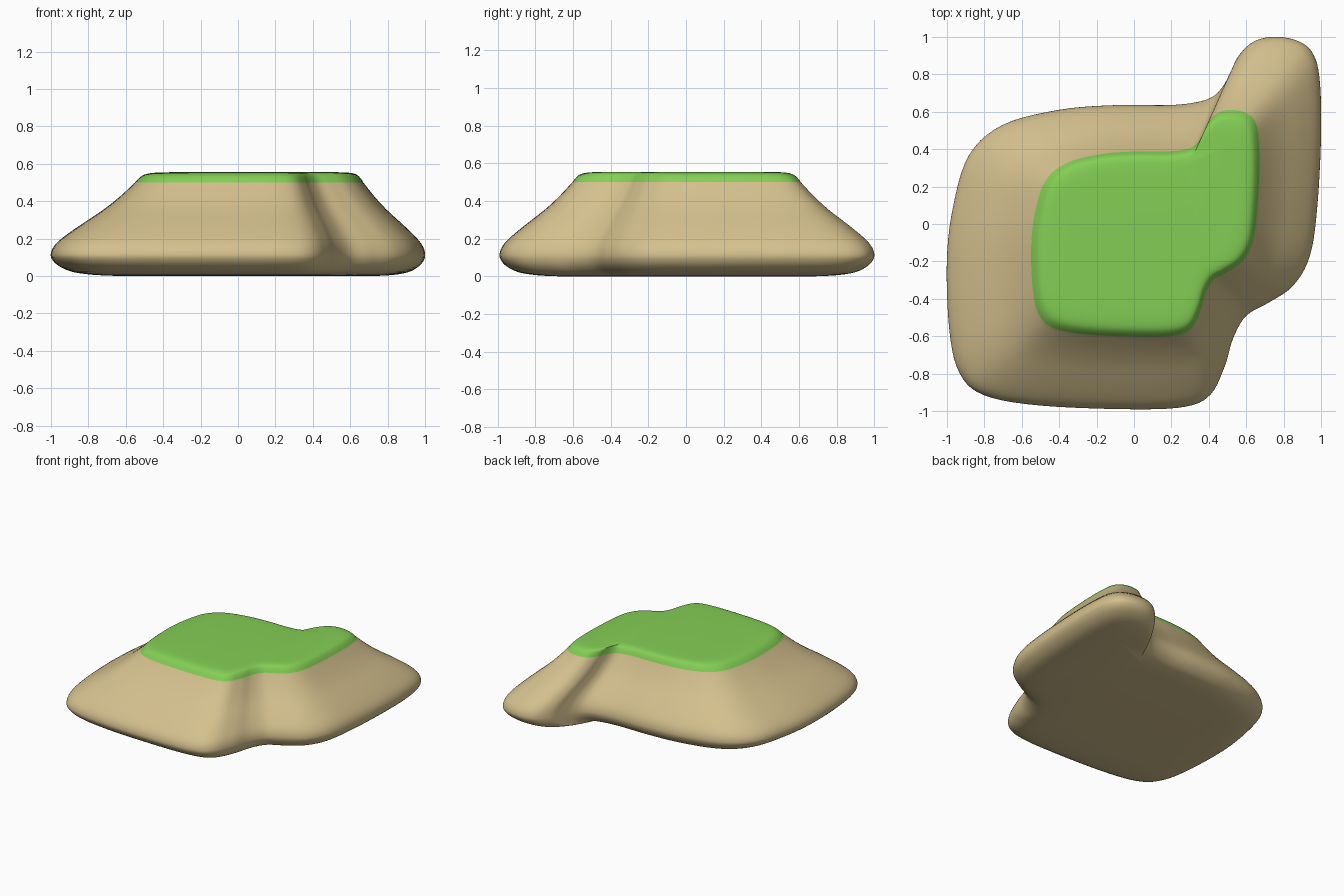
import bpy, bmesh
from mathutils import Vector

if "Cube" in bpy.data.objects:
    bpy.data.objects.remove(bpy.data.objects["Cube"])


def spline(pts, steps, closed):
    """Smooth Catmull-Rom curve through 2D points."""
    n = len(pts)
    p = [Vector(q) for q in pts]
    get = (lambda i: p[i % n]) if closed else (lambda i: p[max(0, min(n - 1, i))])
    out = []
    for i in range(n if closed else n - 1):
        a, b, c, d = (get(i + k) for k in (-1, 0, 1, 2))
        for s in range(steps):
            t = s / steps
            out.append(0.5 * (2 * b + (c - a) * t + (2 * a - 5 * b + 4 * c - d) * t ** 2
                              + (3 * b - a - 3 * c + d) * t ** 3))
    if not closed:
        out.append(p[-1])
    return out


def material(name, color):
    m = bpy.data.materials.new(name)
    m.diffuse_color = (*color, 1)
    m.use_nodes = True
    m.node_tree.nodes["Principled BSDF"].inputs["Base Color"].default_value = m.diffuse_color
    return m


# Widest outline of the island, counter-clockwise seen from above
outline = spline([
    (-1, -0.2), (-0.985, -0.58), (-0.93, -0.8), (-0.8, -0.915), (-0.5, -0.97),
    (0, -0.99), (0.28, -0.975), (0.41, -0.91), (0.485, -0.76), (0.53, -0.61),
    (0.6, -0.49), (0.72, -0.42), (0.85, -0.33), (0.94, -0.17), (0.98, 0.1),
    (1, 0.5), (0.99, 0.79), (0.95, 0.92), (0.87, 0.98), (0.75, 1.0),
    (0.64, 0.975), (0.56, 0.9), (0.515, 0.81), (0.475, 0.735), (0.42, 0.68),
    (0.33, 0.65), (0.18, 0.635), (-0.1, 0.635), (-0.4, 0.61), (-0.7, 0.53),
    (-0.88, 0.37), (-0.965, 0.1)], 5, True)

# Side profile as (outline scale, height), split where the grass begins
sand = spline([(0.68, 0.0), (0.8, 0.006), (0.9, 0.022), (0.965, 0.055),
               (0.995, 0.09), (1.0, 0.12), (0.985, 0.16), (0.945, 0.205),
               (0.86, 0.275), (0.76, 0.352), (0.68, 0.425), (0.61, 0.5)], 3, False)
grass = spline([(0.61, 0.5), (0.59, 0.525), (0.565, 0.543), (0.52, 0.552),
                (0.44, 0.555)], 3, False)
profile = sand + grass[1:]
centre = Vector((0.154, 0.0))

# Island body with sandy slopes and a grassy top
bm = bmesh.new()
rings = []
for scale, z in profile:
    rings.append([bm.verts.new((*(centre + (p - centre) * scale), z)) for p in outline])
n = len(outline)
for k in range(len(rings) - 1):
    for i in range(n):
        j = (i + 1) % n
        f = bm.faces.new((rings[k][i], rings[k][j], rings[k + 1][j], rings[k + 1][i]))
        f.material_index = int(k >= len(sand) - 1)
bm.faces.new(rings[0][::-1])
bm.faces.new(rings[-1]).material_index = 1
for f in bm.faces:
    f.smooth = True

mesh = bpy.data.meshes.new("island")
bm.to_mesh(mesh)
bm.free()
mesh.materials.append(material("sand", (0.66, 0.53, 0.27)))
mesh.materials.append(material("grass", (0.23, 0.62, 0.09)))
island = bpy.data.objects.new("island", mesh)
bpy.context.collection.objects.link(island)
